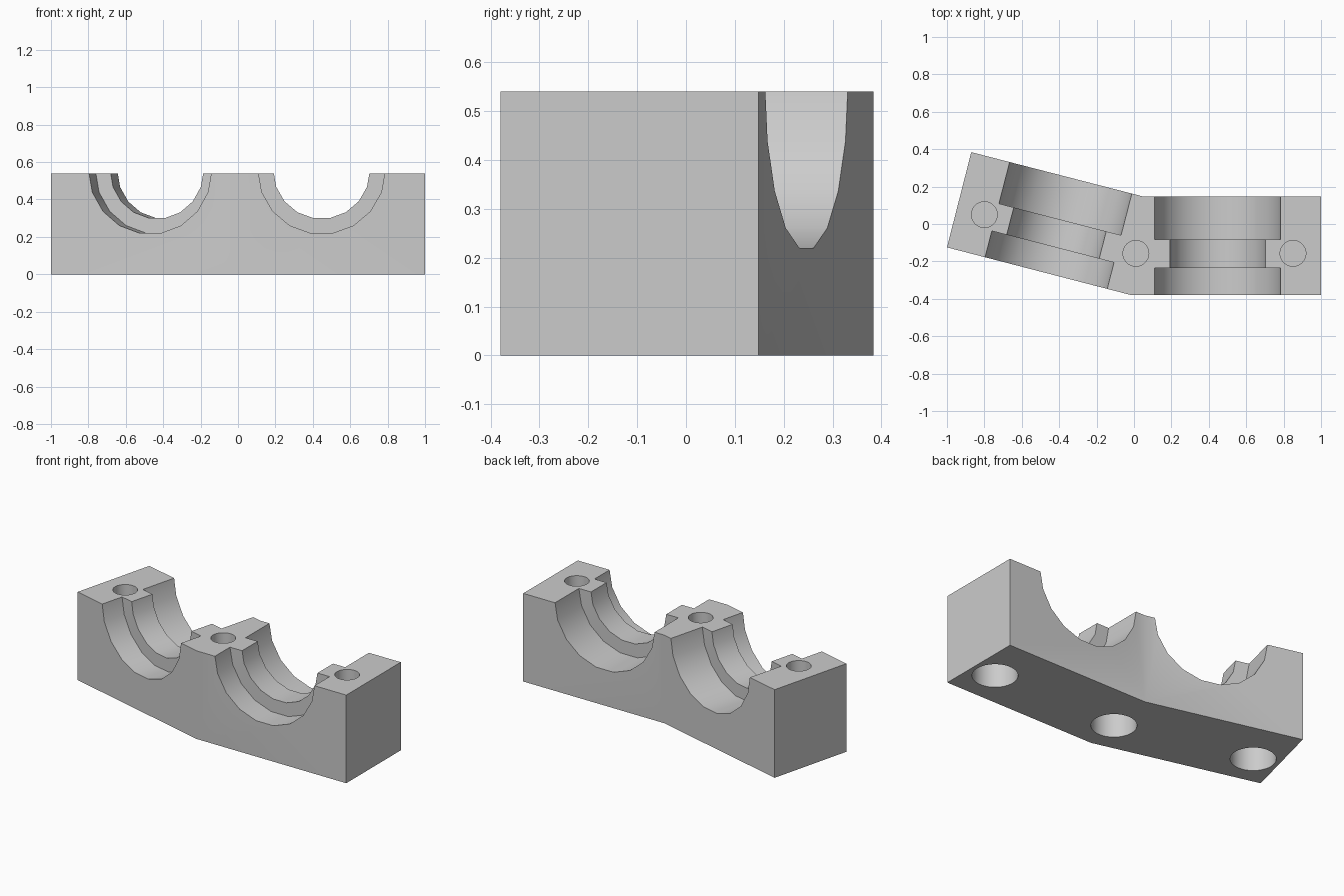
import bpy, bmesh
from math import pi, radians, sin, cos
from mathutils import Matrix, Vector

cube = bpy.data.objects.get("Cube")
if cube:
    bpy.data.objects.remove(cube, do_unlink=True)

TOP = 0.54            # split face height
BEND = radians(-14.5)  # angle of the left-hand saddle
DEPTH = 0.528         # front-to-back size

gray = bpy.data.materials.new("plain gray")
gray.use_nodes = True
gray.diffuse_color = (0.6, 0.6, 0.6, 1)
gray.node_tree.nodes["Principled BSDF"].inputs["Base Color"].default_value = (0.6, 0.6, 0.6, 1)


def make_object(name, bm):
    bmesh.ops.recalc_face_normals(bm, faces=bm.faces)
    mesh = bpy.data.meshes.new(name)
    bm.to_mesh(mesh)
    bm.free()
    mesh.materials.append(gray)
    obj = bpy.data.objects.new(name, mesh)
    bpy.context.collection.objects.link(obj)
    return obj


# Bent block extruded from its plan outline
outline = [(-1, -0.125), (-0.015, -0.38), (1, -0.38),
           (1, 0.148), (0.045, 0.148), (-0.87, 0.384)]
bm = bmesh.new()
base = bm.faces.new([bm.verts.new((x, y, 0)) for x, y in outline])
extruded = bmesh.ops.extrude_face_region(bm, geom=[base])["geom"]
bmesh.ops.translate(bm, vec=(0, 0, TOP),
                    verts=[v for v in extruded if isinstance(v, bmesh.types.BMVert)])
block = make_object("clamp_lower_block", bm)
bpy.context.view_layer.objects.active = block
block.select_set(True)


def cut(radius, length, sides, matrix):
    """Subtract a cylinder from the block."""
    bm = bmesh.new()
    bmesh.ops.create_cone(bm, cap_ends=True, segments=sides, radius1=radius,
                          radius2=radius, depth=length, matrix=matrix)
    cutter = make_object("cutter", bm)
    cutter.hide_render = True
    mod = block.modifiers.new("cut", "BOOLEAN")
    mod.operation = "DIFFERENCE"
    mod.solver = "EXACT"
    mod.object = cutter
    bpy.ops.object.modifier_apply(modifier=mod.name)
    bpy.data.objects.remove(cutter, do_unlink=True)


# Stepped saddles: a narrow bore with wider bores at front and back
def saddle(front, angle):
    axis = Vector((-sin(angle), cos(angle), 0))
    turn = (Matrix.Rotation(angle, 4, "Z") @ Matrix.Rotation(pi / 2, 4, "X")
            @ Matrix.Rotation(pi / 18, 4, "Z"))
    for radius, start, end in ((0.258, -0.1, DEPTH + 0.1),
                               (0.34, -0.1, 0.146),
                               (0.34, 0.297, DEPTH + 0.1)):
        centre = Vector(front) + axis * (start + end) / 2
        cut(radius, end - start, 18, Matrix.Translation(centre) @ turn)


saddle((0.447, -0.38, 0.555), 0)
saddle((-0.47, -0.263, 0.555), BEND)

# Screw holes from above and wider head pockets from below
for x, y in ((-0.8, 0.05), (0.01, -0.157), (0.85, -0.157)):
    for radius, low, high in ((0.069, 0.27, TOP + 0.1), (0.125, -0.1, 0.25)):
        cut(radius, high - low, 40, Matrix.Translation((x, y, (low + high) / 2)))

bpy.ops.object.shade_smooth_by_angle(angle=radians(30))
